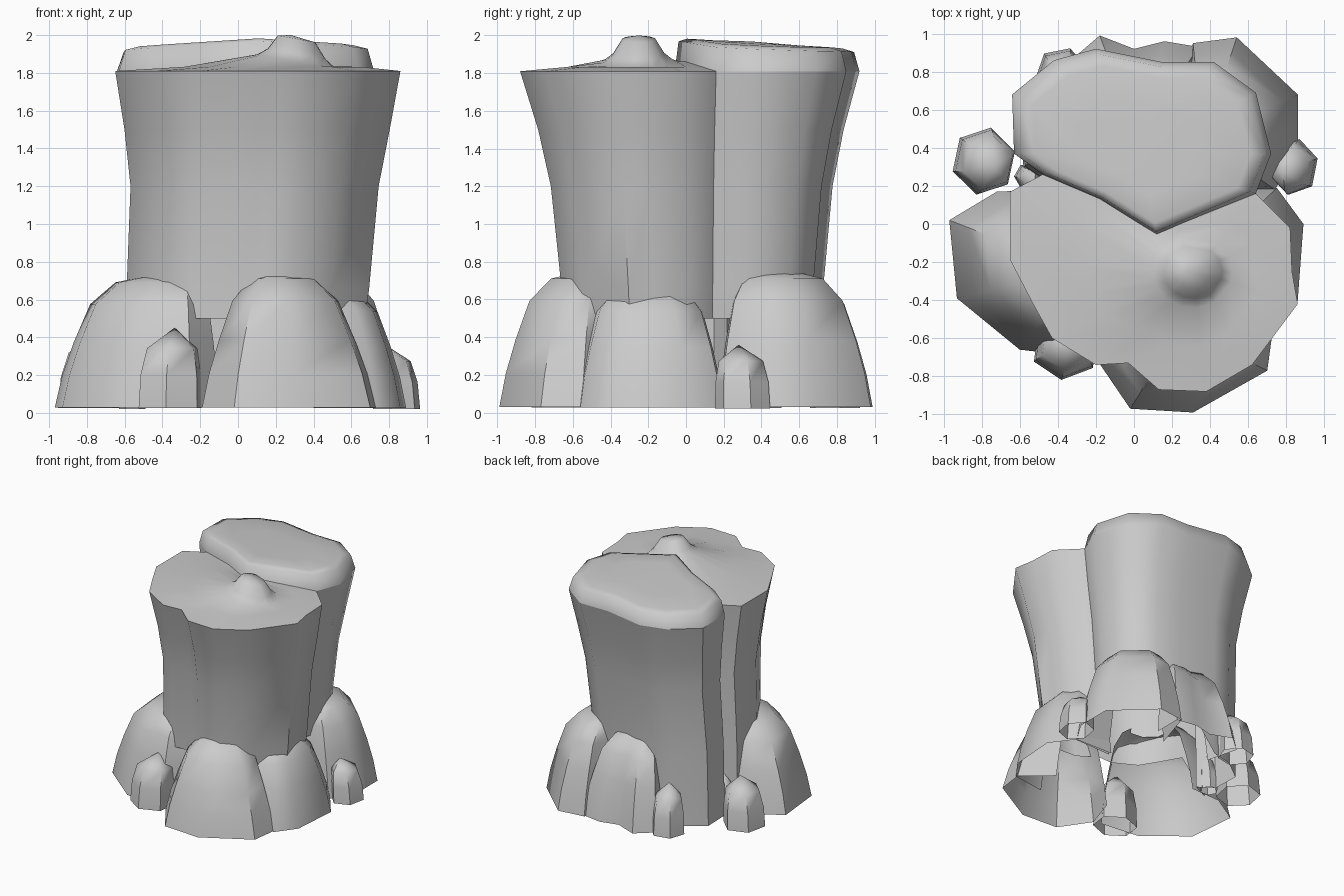
import bpy, bmesh, math
from mathutils import Vector

if "Cube" in bpy.data.objects:
    bpy.data.objects.remove(bpy.data.objects["Cube"], do_unlink=True)

GREY = (0.6, 0.6, 0.6, 1)
grey = bpy.data.materials.new("stone_grey")
grey.use_nodes = True
grey.diffuse_color = GREY
grey.node_tree.nodes["Principled BSDF"].inputs["Base Color"].default_value = GREY


def loft(name, rings, tip=None, angle=45, closed=True):
    """Skin a stack of equal rings (or open arcs), optionally ended by a tip point."""
    bm = bmesh.new()
    loops = [[bm.verts.new(p) for p in ring] for ring in rings]
    n = len(loops[0])
    spans = [(i, (i + 1) % n) for i in range(n if closed else n - 1)]
    for low, high in zip(loops, loops[1:]):
        for i, j in spans:
            bm.faces.new((low[i], low[j], high[j], high[i]))
    if tip:
        top = bm.verts.new(tip)
        for i, j in spans:
            bm.faces.new((loops[-1][i], loops[-1][j], top))
    mesh = bpy.data.meshes.new(name)
    bm.to_mesh(mesh)
    bm.free()
    mesh.materials.append(grey)
    obj = bpy.data.objects.new(name, mesh)
    bpy.context.collection.objects.link(obj)
    bpy.ops.object.select_all(action="DESELECT")
    obj.select_set(True)
    bpy.context.view_layer.objects.active = obj
    bpy.ops.object.shade_smooth_by_angle(angle=math.radians(angle))


def scaled(outline, centre, sx, sy, z, shift=0):
    cx, cy = centre
    return [(cx + (x - cx) * sx + shift, cy + (y - cy) * sy, z) for x, y in outline]


# Trunk: two lobes meeting in a notch on each side, flaring upward
front_rim = [(-0.48, 0.26), (-0.65, 0.17), (-0.65, -0.19), (-0.53, -0.42), (-0.43, -0.6),
             (-0.2, -0.74), (-0.03, -0.73), (0.13, -0.87), (0.38, -0.88), (0.62, -0.74),
             (0.86, -0.42), (0.83, -0.25), (0.82, -0.02), (0.64, 0.16)]
back_rim = [(0.72, 0.37), (0.64, 0.69), (0.42, 0.85), (0.15, 0.85), (-0.2, 0.92),
            (-0.42, 0.86), (-0.64, 0.68), (-0.63, 0.37)]
flare = [(0.03, 0.84, 0.76, -0.06), (0.65, 0.85, 0.77, -0.045), (1.2, 0.87, 0.83, -0.01),
         (1.5, 0.93, 0.9, 0), (1.81, 1, 1, 0)]
trunk_rings = [scaled(front_rim + back_rim, (0.05, 0.08), sx, sy, z, shift)
               for z, sx, sy, shift in flare]
# The wall only reaches the ground where no buttress covers it
trunk_rings[0] = [(x, y, z if x < -0.15 and y > 0.1 else 0.5) for x, y, z in trunk_rings[0]]
loft("trunk", trunk_rings, angle=48)

# Front top: sloping surface that rises into a small knob
knob = Vector((0.31, -0.25))
lip = [(x, y, 1.81) for x, y in front_rim] + [(0.2, 0.1, 1.86), (-0.16, 0.16, 1.83)]
top_rings = [lip, [(knob.x + (x - knob.x) * 0.62, knob.y + (y - knob.y) * 0.62, z * 0.6 + 0.746)
                   for x, y, z in lip]]
for r, z in [(0.19, 1.86), (0.14, 1.9), (0.09, 1.98)]:
    ring = []
    for x, y, _ in lip:
        d = (Vector((x, y)) - knob).normalized() * r
        ring.append((knob.x + d.x * 1.1, knob.y + d.y, z - d.x * 0.2))
    top_rings.append(ring)
loft("front_top_with_knob", top_rings, (knob.x - 0.03, knob.y, 2.0), 60)

# Back top: rounded cap, sloping away from its front point
cap = [front_rim[0], (-0.18, 0.13), (0.12, -0.06), front_rim[-1]] + back_rim
mid = (0.05, 0.35)
cap_rings = [[(x, y, 1.81) for x, y in cap]]
for s, drop in [(0.95, 0.015), (0.84, 0), (0.5, 0)]:
    cap_rings.append([(x, y, 1.985 - drop - 0.06 * math.hypot(x - 0.1, y + 0.03))
                      for x, y, _ in scaled(cap, mid, s, s, 0)])
loft("back_cap", cap_rings, (*mid, 1.968), 85)


# Buttresses around the foot: open shells that lean into the trunk
def buttress(name, outline, anchor, height, pinch=1):
    steps = [(1, 0.04), (0.94, 0.28), (0.85, 0.52), (0.72, 0.8), (0.52, 0.96), (0.3, 1)]
    loft(name, [scaled(outline, anchor, s ** pinch, s, height * h) for s, h in steps],
         angle=48, closed=False)


buttress("front_buttress", [(-0.1, -0.45), (-0.19, -0.72), (-0.02, -0.97), (0.31, -0.99),
                            (0.7, -0.77), (0.73, -0.55), (0.5, -0.35)], (0.22, -0.42), 0.74, 1.5)
buttress("right_side_buttress", [(-0.45, 0.18), (-0.72, 0.17), (-0.97, 0.02), (-0.93, -0.39),
                                 (-0.6, -0.66), (-0.25, -0.7), (-0.1, -0.5)], (-0.3, -0.24), 0.72)
buttress("left_side_buttress", [(0.45, -0.6), (0.74, -0.56), (0.86, -0.4), (0.89, 0),
                                (0.75, 0.19), (0.4, 0.2)], (0.35, -0.2), 0.67)
buttress("back_left_buttress", [(0.4, 0.17), (0.74, 0.18), (0.86, 0.38), (0.86, 0.68),
                                (0.54, 0.98), (0.31, 0.95), (0.2, 0.6)], (0.36, 0.45), 0.74)
buttress("back_buttress", [(0.34, 0.7), (0.34, 0.93), (0.16, 0.96), (0, 0.92), (-0.18, 0.99),
                           (-0.32, 0.87), (-0.25, 0.6)], (0.02, 0.45), 0.72)


# Small pointed stones between the buttresses, tips leaning inwards
def stone(name, x, y, rx, ry, height, turn):
    steps = [(1, 0.06, 1), (0.96, 0.45, 0.99), (0.8, 0.76, 0.97)]
    spin = [turn + i * math.tau / 6 for i in range(6)]
    rings = [[(x * lean + rx * s * math.cos(a), y * lean + ry * s * math.sin(a), height * h)
              for a in spin] for s, h, lean in steps]
    loft(name, rings, (x * 0.93, y * 0.93, height), 48)


stone("front_stone", -0.36, -0.66, 0.18, 0.16, 0.45, 0.4)
stone("right_stone", -0.79, 0.33, 0.17, 0.18, 0.42, 0.3)
stone("right_pebble", -0.56, 0.25, 0.07, 0.07, 0.36, 0)
stone("left_stone", 0.84, 0.3, 0.13, 0.15, 0.36, 0.3)
stone("back_stone", -0.38, 0.79, 0.14, 0.14, 0.42, 0.2)
